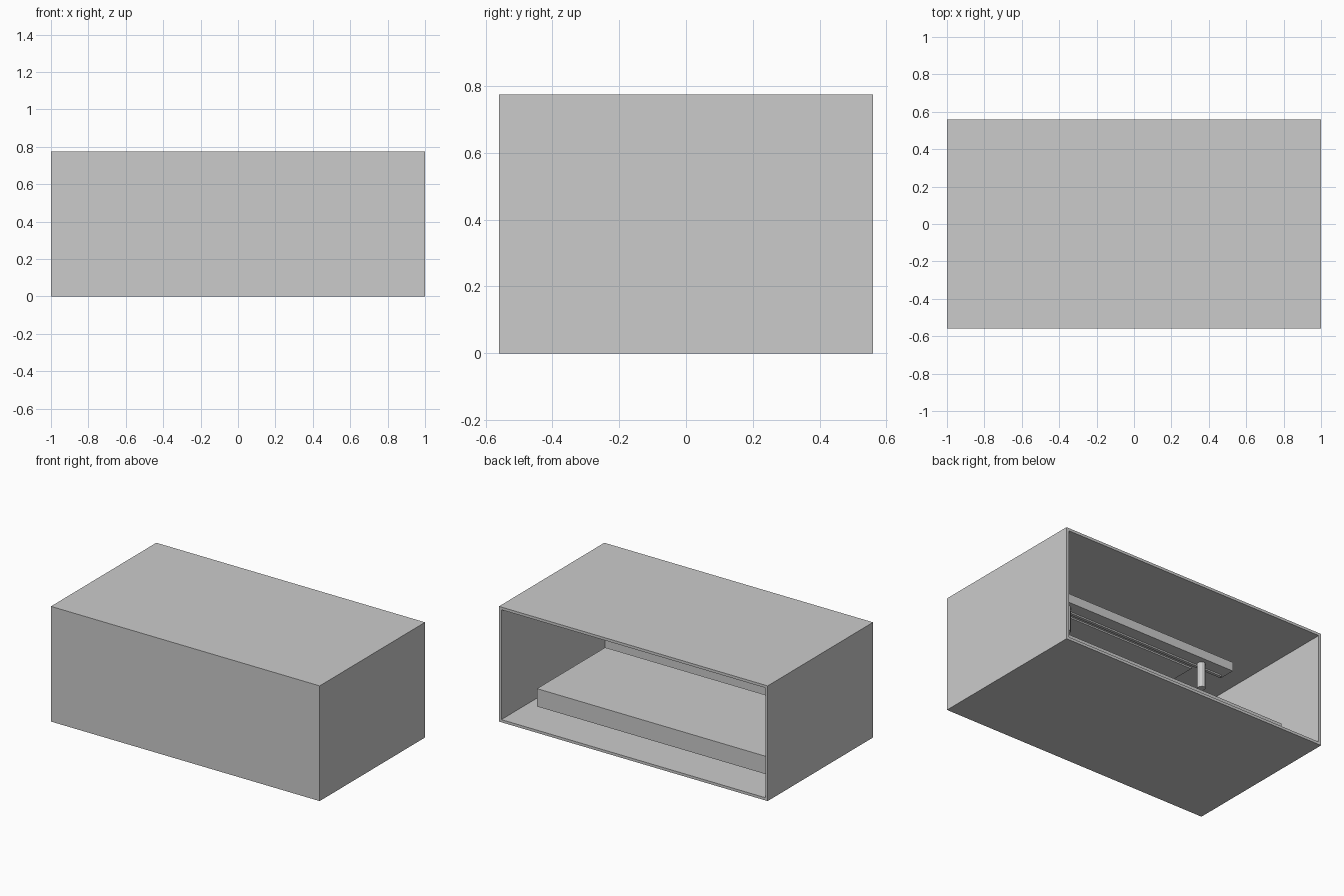
import bpy
import math

if "Cube" in bpy.data.objects:
    bpy.data.objects.remove(bpy.data.objects["Cube"])


def box(name, lo, hi):
    """Axis-aligned block from its two opposite corners."""
    bpy.ops.mesh.primitive_cube_add(size=1, location=[(a + b) / 2 for a, b in zip(lo, hi)])
    ob = bpy.context.object
    ob.name = name
    ob.scale = [b - a for a, b in zip(lo, hi)]
    bpy.ops.object.transform_apply(location=False, rotation=False, scale=True)
    return ob


W, D, H, T = 1.0, 0.56, 0.775, 0.018

# Enclosure, open at the back
shell = box("enclosure", (-W, -D, 0), (W, D, H))
cavity = box("cavity_cutter", (-W + T, -D + T, T), (W - T, D + 0.2, H - T))
cavity.hide_render = True
cavity.hide_set(True)
cut = shell.modifiers.new("hollow", "BOOLEAN")
cut.operation = "DIFFERENCE"
cut.solver = "EXACT"
cut.object = cavity
bpy.context.view_layer.objects.active = shell
bpy.ops.object.modifier_apply(modifier=cut.name)
bpy.data.objects.remove(cavity, do_unlink=True)

# Raised bed slab
box("bed_slab", (-0.855, -0.3625, 0.065), (0.855, 0.3625, 0.185))

# Overhead beam with a narrow rail beneath it
box("overhead_beam", (-0.73, -0.056, 0.64), (0.73, 0.056, 0.70))
box("beam_rail", (-0.71, -0.045, 0.63), (0.71, -0.025, 0.64))

# Thin plate under the ceiling
box("ceiling_plate", (-0.64, -0.48, H - T - 0.01), (0.64, -0.226, H - T))

# Hanging posts
for side, x in (("left", -0.53), ("right", 0.53)):
    bpy.ops.mesh.primitive_cylinder_add(vertices=12, radius=0.026, depth=0.17,
                                        location=(x, 0, 0.555))
    bpy.context.object.name = side + "_hanging_post"
